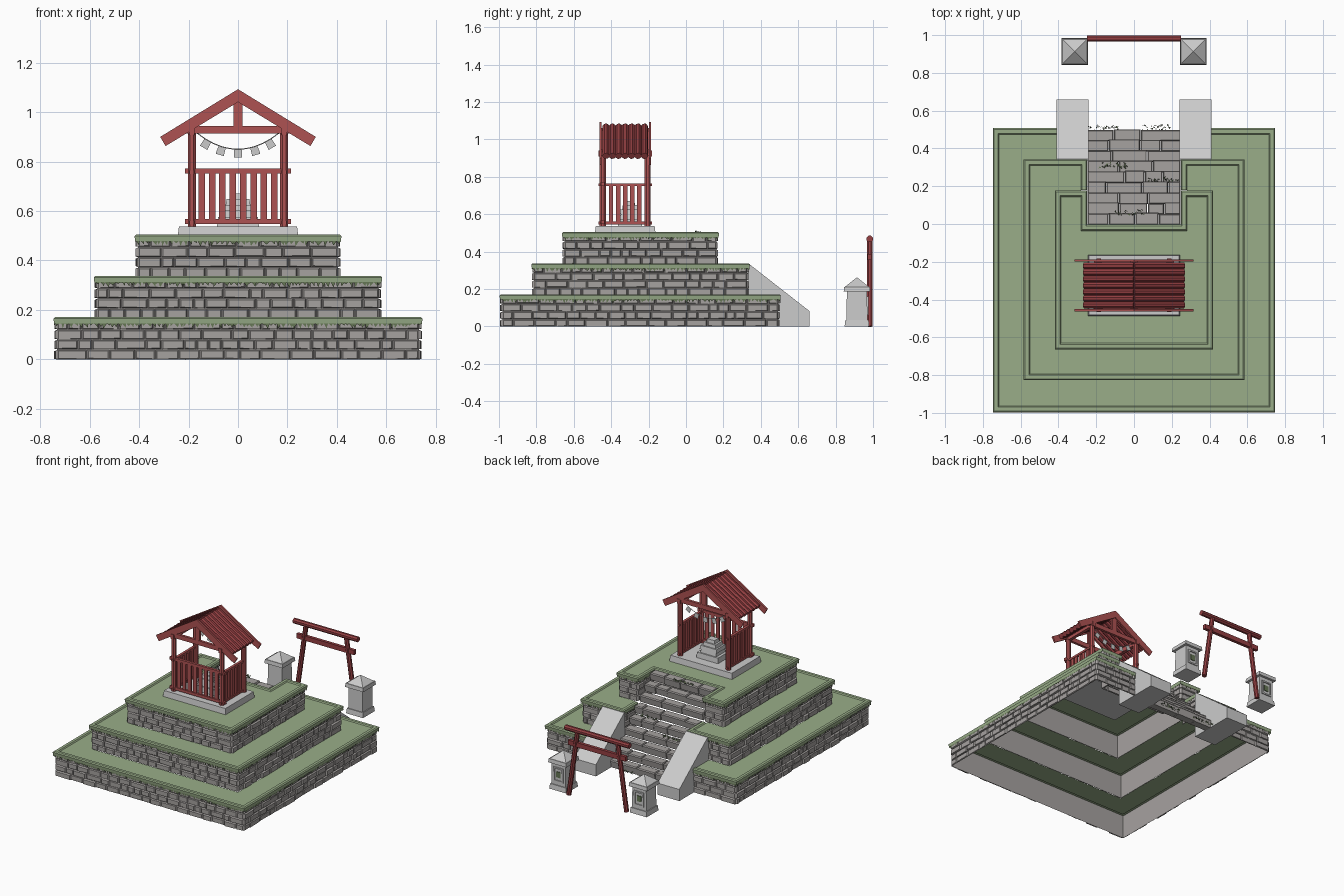
import bpy, bmesh, math, random
from mathutils import Vector as V

if "Cube" in bpy.data.objects:
    bpy.data.objects.remove(bpy.data.objects["Cube"])

random.seed(4)
R = random.uniform


def material(name, col):
    m = bpy.data.materials.new(name)
    m.diffuse_color = (*col, 1)
    m.use_nodes = True
    m.node_tree.nodes["Principled BSDF"].inputs["Base Color"].default_value = m.diffuse_color
    return m


RED = material("red_wood", (0.42, 0.085, 0.085))
ROOF = material("roof_red", (0.30, 0.05, 0.055))
GREEN = material("grass", (0.32, 0.42, 0.25))
MOSS = material("moss", (0.13, 0.18, 0.09))
STONE = material("stone", (0.38, 0.36, 0.35))


def finish(name, bm, mat=None):
    bmesh.ops.recalc_face_normals(bm, faces=bm.faces[:])
    me = bpy.data.meshes.new(name)
    bm.to_mesh(me)
    bm.free()
    ob = bpy.data.objects.new(name, me)
    bpy.context.collection.objects.link(ob)
    if mat:
        me.materials.append(mat)
    return ob


def prism(bm, a, b, cap_a=True):
    """Solid between two matching polygons."""
    va, vb = [bm.verts.new(p) for p in a], [bm.verts.new(p) for p in b]
    n = len(va)
    for i in range(n):
        bm.faces.new((va[i], va[(i + 1) % n], vb[(i + 1) % n], vb[i]))
    bm.faces.new(vb)
    if cap_a:
        bm.faces.new(va)


def rect(x0, x1, y0, y1, z):
    return [(x0, y0, z), (x1, y0, z), (x1, y1, z), (x0, y1, z)]


def box(bm, x0, x1, y0, y1, z0, z1, inset=0.0):
    prism(bm, rect(x0, x1, y0, y1, z0),
          rect(x0 + inset, x1 - inset, y0 + inset, y1 - inset, z1))


def rod(bm, p, q, r, n=8):
    p, q = V(p), V(q)
    d = (q - p).normalized()
    u = d.orthogonal().normalized()
    w = d.cross(u)
    ring = [u * r * math.cos(t) + w * r * math.sin(t)
            for t in (math.tau * (i + .5) / n for i in range(n))]
    prism(bm, [p + o for o in ring], [q + o for o in ring])


def blade(bm, p, along, tip):
    bm.faces.new([bm.verts.new(c) for c in (V(p) - along, V(p) + along, V(p) + tip)])


# Terraces: (half width, front y, back y, inner end of stair notch)
NX = 0.245
TIERS = [(0.75, -1.0, 0.51, 0.345), (0.587, -0.83, 0.345, 0.18), (0.422, -0.667, 0.18, 0.0)]


def outline(t, d):
    h, y0, y1, yin = TIERS[t]
    yin -= d if t == 2 else 0
    half = [(NX + d, yin), (NX + d, y1 - d), (h - d, y1 - d), (h - d, y0 + d)]
    return half + [(-x, y) for x, y in reversed(half)]


def segments(t, d):
    pts = [V((x, y, 0)) for x, y in outline(t, d)]
    segs = list(zip(pts, pts[1:]))
    if t == 2:
        segs.append((pts[-1], pts[0]))
    return segs


for t in range(3):
    zb, zt = t * 0.1667, (t + 1) * 0.1667 + 0.004
    # stone wall with raised blocks
    bm = bmesh.new()
    for a, b in segments(t, 0.018):
        bm.faces.new([bm.verts.new(p + V((0, 0, z)))
                      for p, z in ((a, zb), (b, zb), (b, zt - .004), (a, zt - .004))])
        u = (b - a).normalized()
        n = V((-u.y, u.x, 0))
        L, rows = (b - a).length, 4
        for r in range(rows):
            z0 = zb + r * 0.163 / rows
            z1, s = z0 + 0.163 / rows - 0.003, 0
            while s < L - 0.01:
                e = min(L, s + R(0.045, 0.12))
                if L - e < 0.03:
                    e = L
                dep, i = R(0.004, 0.012), 0.005
                lo = [a + u * p + V((0, 0, z)) for p, z in ((s, z0), (e, z0), (e, z1), (s, z1))]
                hi = [a + u * p + n * dep + V((0, 0, z)) for p, z in
                      ((s + i, z0 + R(0, i)), (e - i, z0 + R(0, i)), (e - i, z1 - i), (s + i, z1 - i))]
                prism(bm, lo, hi, False)
                s = e + 0.002
    finish(f"terrace_wall_{t+1}", bm, STONE)

    # grass top with a rounded rim
    bm = bmesh.new()
    prof = [(0.006, -.028), (0.003, -.006), (0.010, 0), (0.030, 0), (0.036, -.007)]
    rings = [[(x, y, zt + z) for x, y in outline(t, d)] for d, z in prof]
    if t < 2:
        h, y0, y1, _ = TIERS[t + 1]
        half = [(NX + .036, y1), (NX + .036, y1 - .018), (h - .018, y1 - .018), (h - .018, y0 + .018)]
        rings.append([(x, y, zt - .007) for x, y in half + [(-x, y) for x, y in reversed(half)]])
    rv = [[bm.verts.new(p) for p in ring] for ring in rings]
    for p, q in zip(rv, rv[1:]):
        for i in range(8 if t == 2 else 7):
            j = (i + 1) % 8
            bm.faces.new((p[i], p[j], q[j], q[i]))
    if t == 2:
        bm.faces.new(rv[-1])
    finish(f"terrace_grass_{t+1}", bm, GREEN)

    # ragged grass fringe below the rim
    bm = bmesh.new()
    for a, b in segments(t, 0.004):
        u, L = (b - a).normalized(), (b - a).length
        s = 0.01
        while s < L - 0.01:
            blade(bm, a + u * s + V((0, 0, zt - .025)), u * R(.006, .011),
                  u * R(-.008, .008) + V((0, 0, -R(.008, .022))))
            s += R(0.012, 0.022)
    finish(f"grass_fringe_{t+1}", bm, MOSS)

# Stairs of loose slabs
bm = bmesh.new()
S = 0.5 / 9
for i in range(9):
    y1, z0 = 0.505 - i * S, i * S
    x = -NX
    while x < NX - 0.01:
        e = min(NX, x + R(0.08, 0.2))
        if NX - e < 0.06:
            e = NX
        z1, yf = z0 + S - R(0, .005), y1 - R(0, .008)
        prism(bm, rect(x, e, y1 - S - .01, yf - .008, z0), rect(x, e, y1 - S - .01, yf, z1 - .008))
        box(bm, x + .001, e - .001, y1 - S - .01, yf, z1 - .008, z1, .004)
        x = e + 0.003
finish("stairs", bm, STONE)

# Moss tufts on the stairs
bm = bmesh.new()
for cx, cy, cz in [(-.16, .51, .01), (.12, .51, .01), (-.1, .31, .222), (.15, .23, .278), (-.02, .06, .5)]:
    for k in range(30):
        p = V((cx + R(-.08, .08), cy + R(-.012, .012), cz))
        blade(bm, p, V((R(.003, .007), R(-.004, .004), 0)), V((R(-.012, .012), R(-.012, .012), R(.004, .016))))
finish("stair_moss", bm, MOSS)

# Sloping stair cheeks
for s, side in ((1, "right"), (-1, "left")):
    bm = bmesh.new()
    sec = [(.335, 0), (.66, 0), (.66, .082), (.345, .328), (.335, .328)]
    prism(bm, [(s * .24, y, z) for y, z in sec], [(s * .41, y, z) for y, z in sec])
    finish(f"stair_cheek_{side}", bm)

# Shrine base and altar
CY = -0.325
bm = bmesh.new()
box(bm, -.245, .245, CY - .163, CY + .163, .49, .538, .006)
finish("shrine_base", bm)
bm = bmesh.new()
for w, d, z0, z1 in [(.085, .065, .535, .575), (.062, .052, .575, .60), (.066, .055, .60, .625),
                     (.05, .042, .625, .648), (.032, .028, .648, .67)]:
    box(bm, -w, w, -.3 - d, -.3 + d, z0, z1, .004)
finish("altar", bm)

# Shrine posts and beams
bm = bmesh.new()
for x in (-.187, .187):
    for y in (CY - .12, CY + .12):
        rod(bm, (x, y, .53), (x, y, .94), .0175)
    box(bm, x - .011, x + .011, CY - .142, CY + .142, .908, .94)
for y in (CY - .122, CY + .122):
    box(bm, -.212, .212, y - .009, y + .009, .914, .945)
    box(bm, -.018, .018, y - .008, y + .008, .94, 1.06)
finish("shrine_frame", bm, RED)

# Fence on three sides, open towards the stairs
bm = bmesh.new()
for z in (.548, .752):
    box(bm, -.215, .215, CY - .13, CY - .112, z, z + .02)
    for s in (-1, 1):
        box(bm, s * .187 - .009, s * .187 + .009, CY - .142, CY + .142, z - .002, z + .012)
for i in range(8):
    x = (i - 3.5) * .042
    box(bm, x - .013, x + .013, CY - .126, CY - .116, .555, .76)
for s in (-1, 1):
    for i in range(5):
        y = CY + (i - 2) * .038
        box(bm, s * .187 - .005, s * .187 + .005, y - .012, y + .012, .555, .76)
finish("shrine_fence", bm, RED)

# Gable boards and tube roof
bm = bmesh.new()
half = [(.315, .9), (.293, .863), (0, 1.041)]
sec = [(0, 1.093)] + half + [(-x, z) for x, z in reversed(half[:2])]
for y in (CY - .132, CY + .132):
    prism(bm, [(x, y - .006, z) for x, z in sec], [(x, y + .006, z) for x, z in sec])
finish("gable_boards", bm, RED)
bm = bmesh.new()
for i in range(7):
    y = CY + (i - 3) * .0345
    for s in (-1, 1):
        rod(bm, (-s * .003, y, 1.069), (s * .262, y, .911), .0185)
finish("roof_tubes", bm, ROOF)

# Paper flags on a sagging cord
bm = bmesh.new()
FY = CY + .11
cord = lambda x: V((x, FY, .85 + .065 * (x / .165) ** 2))
xs = [-.165 + .033 * i for i in range(11)]
for a, b in zip(xs, xs[1:]):
    rod(bm, cord(a), cord(b), .002, 4)
for x in (-.122, -.064, 0, .064, .122):
    u = (cord(x + .01) - cord(x - .01)).normalized()
    d = V((u.z, 0, -u.x))
    q = [cord(x) + u * i * .015 + d * j for i, j in ((-1, 0), (1, 0), (1.15, .034), (-1.15, .034))]
    prism(bm, [p - V((0, .001, 0)) for p in q], [p + V((0, .001, 0)) for p in q])
finish("flag_cord", bm)

# Gate at the foot of the stairs
GY = 0.982
bm = bmesh.new()
rod(bm, (-.25, GY, .468), (.25, GY, .468), .0185)
box(bm, -.225, .225, GY - .011, GY + .011, .355, .388)
for s in (-1, 1):
    rod(bm, (s * .225, GY, 0), (s * .157, GY, .46), .0165)
finish("gate", bm, ROOF)

# Stone lanterns with a panel on the back
for s, side in ((1, "right"), (-1, "left")):
    cx, cy = s * .314, .914
    bm = bmesh.new()
    for w, z0, z1, i in [(.066, 0, .035, .004), (.056, .035, .188, .002),
                         (.071, .186, .212, .003), (.064, .212, .262, .0635)]:
        box(bm, cx - w, cx + w, cy - w, cy + w, z0, z1, i)
    yb = cy + .054
    for x0, x1, z0, z1 in [(-.038, .038, .06, .07), (-.038, .038, .15, .16),
                           (-.038, -.028, .07, .15), (.028, .038, .07, .15)]:
        box(bm, cx + x0, cx + x1, yb, yb + .008, z0, z1)
    finish(f"lantern_{side}", bm)
    bm = bmesh.new()
    box(bm, cx - .016, cx + .016, yb, yb + .005, .09, .13)
    finish(f"lantern_panel_{side}", bm, MOSS)
